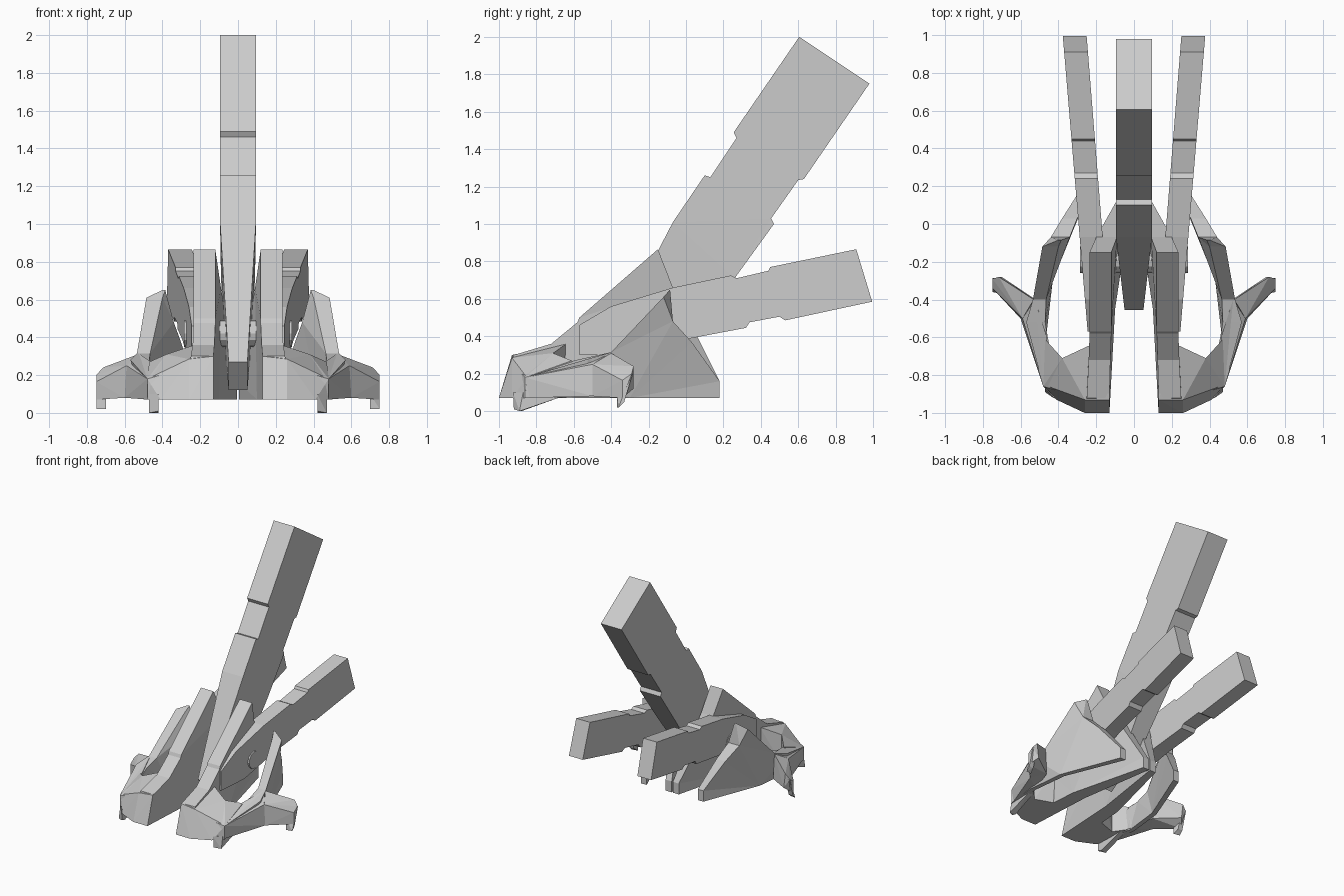
import bpy, bmesh, math


def finish(name, bm, mirror):
    bmesh.ops.recalc_face_normals(bm, faces=bm.faces)
    me = bpy.data.meshes.new(name)
    bm.to_mesh(me)
    bm.free()
    ob = bpy.data.objects.new(name, me)
    bpy.context.collection.objects.link(ob)
    if mirror:
        mod = ob.modifiers.new("Mirror", 'MIRROR')
        mod.use_mirror_merge = False
    return ob


def plate(name, pts, mirror=True):
    """Side profile of (y, z, x_in, x_out) points closed into a solid plate."""
    bm = bmesh.new()
    a = [bm.verts.new((p[2], p[0], p[1])) for p in pts]
    b = [bm.verts.new((p[3], p[0], p[1])) for p in pts]
    caps = [bm.faces.new(a), bm.faces.new(b[::-1])]
    n = len(pts)
    for i in range(n):
        j = (i + 1) % n
        bm.faces.new((a[i], b[i], b[j], a[j]))
    bmesh.ops.recalc_face_normals(bm, faces=bm.faces)
    bmesh.ops.triangulate(bm, faces=caps)
    return finish(name, bm, mirror)


def hull(name, pts, mirror=True):
    """Faceted convex block."""
    bm = bmesh.new()
    for p in pts:
        bm.verts.new(p)
    res = bmesh.ops.convex_hull(bm, input=bm.verts)
    junk = [v for v in res["geom_interior"] if isinstance(v, bmesh.types.BMVert)]
    bmesh.ops.delete(bm, geom=junk, context='VERTS')
    return finish(name, bm, mirror)


# Tall central blade, tapering to a narrow tip
blade = [(.605, 2, .095), (.98, 1.75, .095), (.63, 1.24, .095), (.6, 1.235, .095),
         (.455, 1.03, .095), (.47, 1, .095), (.26, .71, .09), (.02, .38, .07),
         (-.32, .12, .05), (-.455, .27, .05), (-.07, 1.01, .095), (.1, 1.26, .095),
         (.13, 1.25, .095), (.27, 1.46, .095), (.255, 1.49, .095)]
plate("central_blade", [(y, z, -w, w) for y, z, w in blade], mirror=False)

# Side arms, splayed outward toward the back
arm = [(-.57, .46), (-.4, .56), (-.07, .66), (.24, .725), (.27, .71), (.44, .75),
       (.45, .77), (.91, .865), (.995, .585), (.53, .485), (.5, .505), (.34, .475),
       (.32, .445), (.03, .39), (-.3, .3), (-.57, .3)]
plate("side_arm", [(y, z, .167 + .08 * (y + .05), .289 + .084 * (y + .05)) for y, z in arm])

# Inner fin of each foot
plate("inner_fin", [
    (-1, .07, .13, .26), (-.92, .3, .13, .25), (-.72, .36, .125, .24),
    (-.58, .475, .12, .235), (-.57, .5, .12, .235), (-.15, .865, .12, .235),
    (-.07, .66, .09, .2), (.18, .16, .005, .06), (.18, .07, .005, .06),
    (-.45, .07, .1, .22)])

# Outer fin, leaning outward at its crest
plate("outer_fin", [
    (-.86, .08, .41, .475), (-.86, .18, .41, .48), (-.52, .28, .47, .57),
    (-.4, .315, .465, .535), (-.12, .61, .40, .485), (-.085, .65, .385, .40),
    (-.07, .48, .34, .44), (.03, .37, .3, .38), (.18, .16, .235, .285),
    (.18, .07, .235, .285), (-.3, .07, .43, .47), (-.6, .07, .465, .5)])

# Faceted toe block
hull("toe_block", [
    (.13, -1, .07), (.26, -1, .07), (.41, -.93, .07), (.48, -.86, .07),
    (.13, -.93, .3), (.26, -.93, .285), (.41, -.88, .2), (.48, -.85, .18),
    (.13, -.65, .07), (.24, -.66, .07), (.38, -.71, .07),
    (.13, -.65, .36), (.23, -.64, .36), (.38, -.71, .31)])
hull("toe_corner", [
    (.38, -.71, .07), (.41, -.9, .07), (.48, -.86, .07), (.47, -.61, .08),
    (.38, -.71, .31), (.41, -.88, .2), (.48, -.86, .18), (.47, -.61, .27)])

# Outer finger: root, tip and downward claw
hull("finger_root", [
    (.47, -.86, .07), (.48, -.86, .18), (.46, -.6, .08), (.46, -.6, .27),
    (.6, -.5, .08), (.59, -.5, .25), (.52, -.4, .1), (.525, -.4, .315)])
hull("finger_tip", [
    (.6, -.5, .08), (.59, -.5, .25), (.52, -.4, .1), (.53, -.4, .31),
    (.75, -.34, .07), (.75, -.34, .165), (.70, -.28, .12), (.715, -.28, .24),
    (.75, -.29, .2)])
hull("finger_claw", [
    (.70, -.37, .1), (.75, -.33, .1), (.70, -.37, .02), (.75, -.36, .02),
    (.75, -.33, .05), (.71, -.33, .05), (.71, -.285, .2), (.75, -.285, .2)])

# Small claw below the toe corner
hull("toe_claw", [
    (.42, -.925, .1), (.42, -.92, .01), (.47, -.87, .1), (.47, -.89, 0),
    (.42, -.88, 0), (.47, -.84, .02), (.43, -.84, .02), (.47, -.67, .075),
    (.43, -.67, .075)])

# Hinge pin through the inner fin and arm
bm = bmesh.new()
bmesh.ops.create_cone(bm, cap_ends=True, segments=12, radius1=.07, radius2=.07, depth=.23)
for v in bm.verts:
    x, y, z = v.co
    v.co = (z + .17, y - .19, x + .42)
finish("hinge_pin", bm, True)
